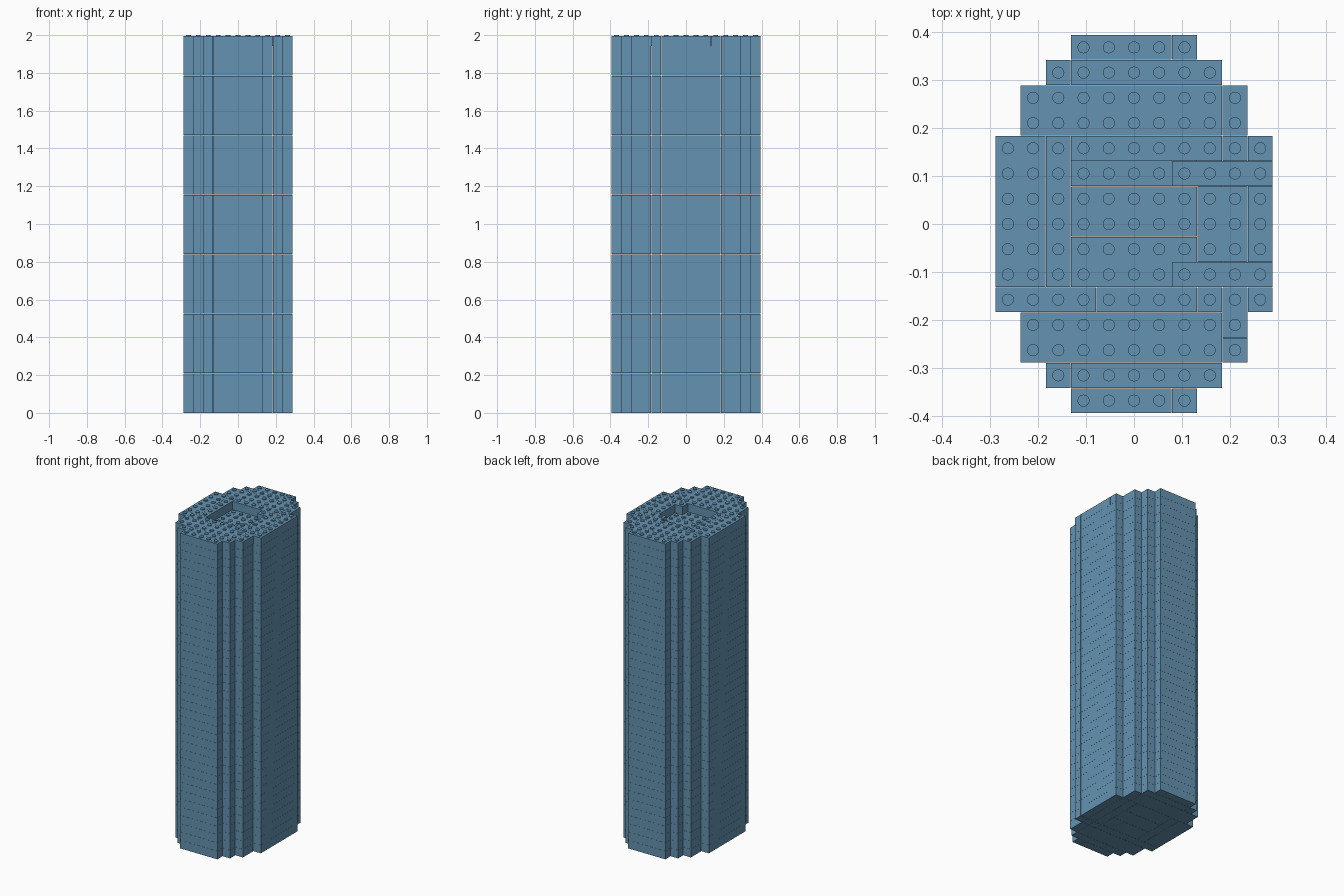
import bpy
import bmesh
from mathutils import Matrix

if "Cube" in bpy.data.objects:
    bpy.data.objects.remove(bpy.data.objects["Cube"], do_unlink=True)

PITCH = 0.0525      # one stud cell, also the height of one course
GAP = 0.0005        # seam between neighbouring bricks
STUD_R, STUD_H = 0.0125, 0.005
COURSES = 37

# Each letter is one brick; rows run from back to front, columns left to right.
ROOF = """
...aaaab...
..cdddddd..
.eeeeeeeef.
.eeeeeeeef.
gghiiiiiijk
gghAAAAllll
gghBBBBBmmn
gghBBBBBmmn
gghCCCCCmmn
gghCCCCoooo
ppppqqqqrst
.uuuuuuuus.
.uuuuuuuuv.
..wxxxxxx..
...yyyyz...
""".split()

COURSE = """
...aaaab...
..cdddddd..
.eeeeeeeef.
.eeeeeeeef.
gghAAAAAijk
gghAAAAAijk
gghBBBBBijk
gghBBBBBijk
gghCCCCCijk
gghCCCCCijk
ppppqqqqrst
.uuuuuuuuv.
.uuuuuuuuv.
..wxxxxxx..
...yyyyz...
""".split()

blue = bpy.data.materials.new("muted_blue")
blue.use_nodes = True
blue.diffuse_color = (0.13, 0.29, 0.44, 1)
blue.node_tree.nodes["Principled BSDF"].inputs["Base Color"].default_value = blue.diffuse_color


def cells(plan):
    """Yield the letter and centre of every filled cell."""
    for r, row in enumerate(plan):
        for c, letter in enumerate(row):
            if letter != ".":
                yield (letter, (c - (len(row) - 1) / 2) * PITCH,
                       ((len(plan) - 1) / 2 - r) * PITCH)


def finish(name, bm):
    mesh = bpy.data.meshes.new(name)
    bm.to_mesh(mesh)
    bm.free()
    mesh.materials.append(blue)
    obj = bpy.data.objects.new(name, mesh)
    bpy.context.collection.objects.link(obj)
    return obj


def bricks(name, plan, z, keep):
    """One box for each letter, covering all of its cells."""
    groups = {}
    for letter, x, y in cells(plan):
        if keep(letter):
            groups.setdefault(letter, []).append((x, y))
    bm = bmesh.new()
    for spots in groups.values():
        xs, ys = zip(*spots)
        size = (max(xs) - min(xs) + PITCH - 2 * GAP,
                max(ys) - min(ys) + PITCH - 2 * GAP, PITCH - GAP)
        centre = ((max(xs) + min(xs)) / 2, (max(ys) + min(ys)) / 2,
                  z + (PITCH - GAP) / 2)
        bmesh.ops.create_cube(bm, size=1, matrix=Matrix.Translation(centre)
                              @ Matrix.Diagonal((*size, 1)))
    return finish(name, bm)


def studs(name, plan, z, keep):
    bm = bmesh.new()
    for letter, x, y in cells(plan):
        if keep(letter):
            bmesh.ops.create_cone(bm, cap_ends=True, segments=16, radius1=STUD_R,
                                  radius2=STUD_R, depth=STUD_H + GAP,
                                  matrix=Matrix.Translation((x, y, z + (STUD_H - GAP) / 2)))
    obj = finish(name, bm)
    bpy.ops.object.select_all(action="DESELECT")
    obj.select_set(True)
    bpy.context.view_layer.objects.active = obj
    bpy.ops.object.shade_smooth_by_angle()


# Stacked wall courses
wall = bricks("wall_courses", COURSE, 0, str.isalpha)
stack = wall.modifiers.new("stack", "ARRAY")
stack.count = COURSES
stack.use_relative_offset = False
stack.use_constant_offset = True
stack.constant_offset_displace = (0, 0, PITCH)

# Roof course around the sunken square, with studs on both levels
top = COURSES * PITCH
bricks("roof_bricks", ROOF, top, str.islower)
studs("roof_studs", ROOF, top + PITCH, str.islower)
studs("recess_studs", ROOF, top, str.isupper)
